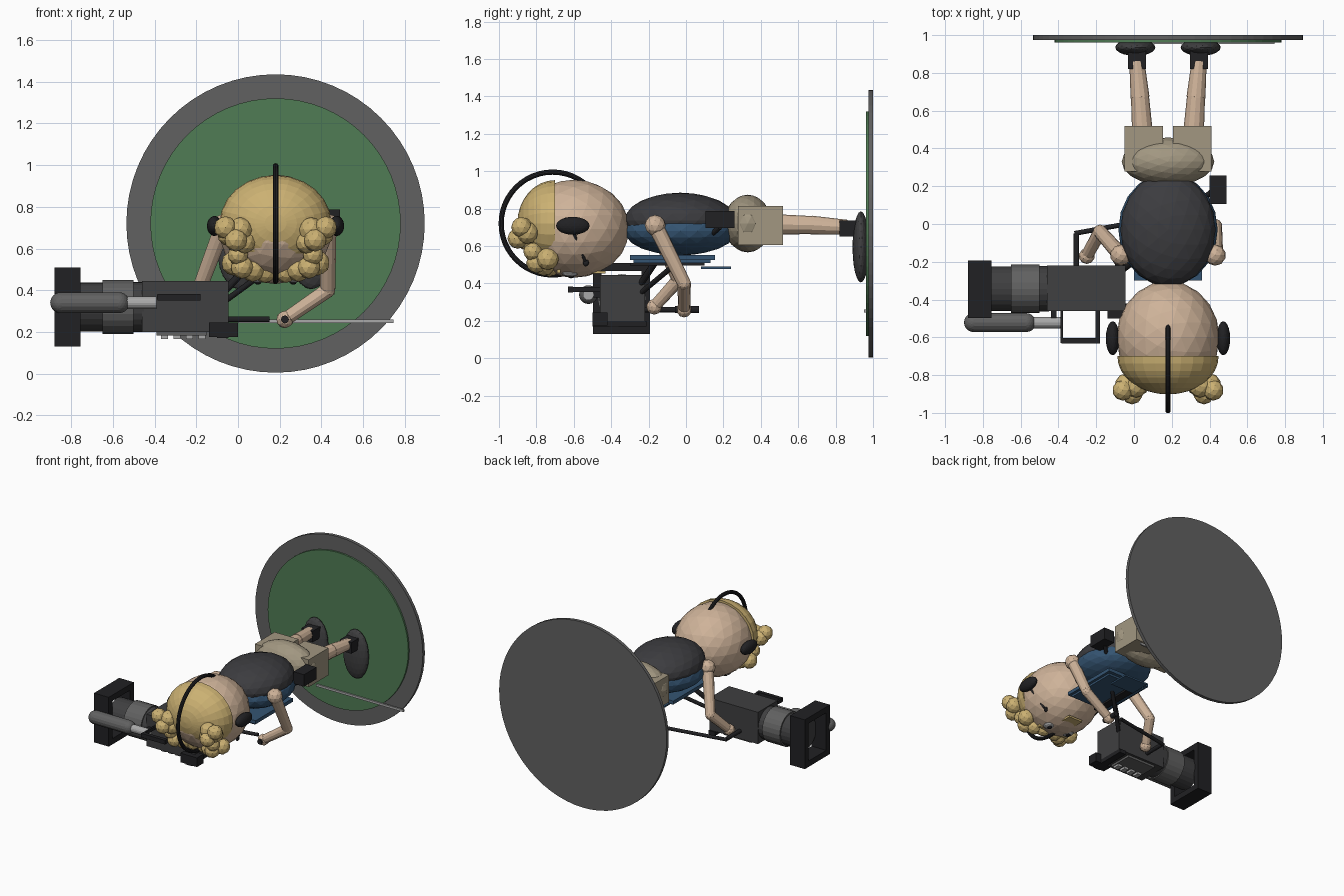
import bpy, math
from mathutils import Vector

if "Cube" in bpy.data.objects:
    bpy.data.objects.remove(bpy.data.objects["Cube"])

CX, CZ = 0.18, 0.72   # body axis (figure lies face down along y)

def mat(name, r, g, b):
    m = bpy.data.materials.new(name)
    m.diffuse_color = (r, g, b, 1)
    m.use_nodes = True
    m.node_tree.nodes["Principled BSDF"].inputs["Base Color"].default_value = m.diffuse_color
    return m

SKIN = mat("skin", 0.62, 0.45, 0.32)
HAIR = mat("blond", 0.60, 0.44, 0.17)
BLACK = mat("black", 0.015, 0.015, 0.017)
DARK = mat("dark_grey", 0.05, 0.05, 0.052)
GREY = mat("mid_grey", 0.12, 0.12, 0.12)
LIGHT = mat("light_grey", 0.4, 0.4, 0.4)
BLUE = mat("blue", 0.035, 0.09, 0.17)
VEST = mat("charcoal", 0.045, 0.045, 0.05)
TAN = mat("tan", 0.36, 0.31, 0.22)
GREEN = mat("green", 0.08, 0.20, 0.09)

def finish(name, m):
    o = bpy.context.object
    o.name = name
    o.data.materials.append(m)
    return o

def ball(name, c, r, m, sub=3):
    bpy.ops.mesh.primitive_ico_sphere_add(subdivisions=sub, radius=1, location=c)
    o = finish(name, m)
    o.scale = r if isinstance(r, tuple) else (r, r, r)
    return o

def box(name, lo, hi, m):
    lo, hi = Vector(lo), Vector(hi)
    bpy.ops.mesh.primitive_cube_add(size=1, location=(lo + hi) / 2)
    o = finish(name, m)
    o.scale = hi - lo
    return o

def rod(name, a, b, r1, m, r2=None, n=12):
    a, b = Vector(a), Vector(b)
    bpy.ops.mesh.primitive_cone_add(vertices=n, radius1=r1, radius2=r1 if r2 is None else r2,
                                    depth=(b - a).length, location=(a + b) / 2)
    o = finish(name, m)
    o.rotation_euler = (b - a).to_track_quat('Z', 'Y').to_euler()
    return o

# Round base standing upright behind the feet
rod("base_disc", (CX, 0.975, CZ), (CX, 1.0, CZ), 0.715, GREY, n=64)
rod("grass_disc", (CX, 0.962, CZ), (CX, 0.976, CZ), 0.60, GREEN, n=64)
box("base_line", (0.0, 0.952, 0.243), (0.745, 0.964, 0.26), LIGHT)

# Head and hair cap (front half of an ellipsoid, cut flat)
ball("head", (CX, -0.60, 0.692), (0.272, 0.298, 0.262), SKIN)
bpy.ops.mesh.primitive_uv_sphere_add(segments=24, ring_count=16, radius=1, location=(CX, -0.70, CZ))
cap = finish("hair_cap", HAIR)
cap.rotation_euler = (math.pi / 2, 0, 0)
cap.scale = (0.268, 0.232, 0.202)
import bmesh
bm = bmesh.new()
bm.from_mesh(cap.data)
r = bmesh.ops.bisect_plane(bm, geom=bm.verts[:] + bm.edges[:] + bm.faces[:], plane_co=(0, 0, 0.0),
                           plane_no=(0, 0, -1), clear_outer=True)
bmesh.ops.holes_fill(bm, edges=[e for e in bm.edges if e.is_boundary])
bm.to_mesh(cap.data)
bm.free()

# Curls along the forehead and temples (offset from the axis, mirrored)
curls = [(0.17, -0.86, 0.69, 0.06), (0.22, -0.85, 0.67, 0.06), (0.24, -0.88, 0.70, 0.055),
         (0.19, -0.90, 0.64, 0.055), (0.15, -0.85, 0.63, 0.055), (0.20, -0.74, 0.53, 0.06),
         (0.16, -0.80, 0.51, 0.055), (0.11, -0.76, 0.50, 0.06), (0.05, -0.73, 0.49, 0.055),
         (0.18, -0.82, 0.57, 0.05)]
for s in (-1, 1):
    for dx, y, z, rad in curls:
        ball("curl", (CX + s * dx, y, z), rad, HAIR, 2)

# Face: eyes and nose looking down
for s in (-1, 1):
    ball("eye_white", (CX + s * 0.085, -0.62, 0.455), (0.04, 0.045, 0.02), LIGHT, 2)
    ball("pupil", (CX + s * 0.085, -0.615, 0.437), (0.016, 0.018, 0.01), BLACK, 2)
    box("eyebrow", (CX + s * 0.085 - 0.045, -0.69, 0.455), (CX + s * 0.085 + 0.045, -0.67, 0.475), HAIR)
box("moustache", (CX - 0.06, -0.52, 0.452), (CX + 0.06, -0.43, 0.466), HAIR)

# Headset
bpy.ops.mesh.primitive_torus_add(major_segments=48, minor_segments=10, major_radius=0.275,
                                 minor_radius=0.014, location=(CX, -0.713, CZ),
                                 rotation=(0, math.pi / 2, 0))
finish("headset_band", BLACK)
for s in (-1, 1):
    ball("ear_cup", (CX + s * 0.293, -0.605, 0.708), (0.036, 0.09, 0.048), BLACK)
rod("mic_boom", (CX + 0.27, -0.60, 0.67), (CX + 0.2, -0.54, 0.52), 0.008, BLACK)
ball("boom_tip", (CX + 0.19, -0.535, 0.51), (0.013, 0.016, 0.02), BLACK, 2)

# Torso
ball("shirt", (CX, -0.03, 0.68), (0.263, 0.30, 0.13), BLUE)
ball("jacket_back", (CX, -0.03, 0.735), (0.252, 0.30, 0.15), VEST)
box("chest_panel", (0.0, -0.30, 0.525), (0.36, 0.155, 0.552), BLUE)
box("chest_pad", (0.02, -0.28, 0.51), (0.34, 0.13, 0.527), BLUE)
box("lower_flap", (0.08, 0.08, 0.477), (0.28, 0.24, 0.489), BLUE)
box("support_plate", (0.06, -0.30, 0.496), (0.12, 0.10, 0.51), BLACK)
box("belt_pack", (0.40, 0.105, 0.695), (0.49, 0.258, 0.787), BLACK)
ball("hips", (CX, 0.33, CZ), (0.245, 0.128, 0.154), TAN)

# Arms
def arm(side, shoulder, elbow, hand):
    ball(side + "_shoulder", shoulder, 0.056, SKIN, 2)
    rod(side + "_upper_arm", shoulder, elbow, 0.042, SKIN, 0.036)
    ball(side + "_elbow", elbow, 0.037, SKIN, 2)
    rod(side + "_forearm", elbow, hand, 0.036, SKIN, 0.032)
    ball(side + "_hand", hand, 0.042, SKIN, 2)

arm("right", (0.43, -0.165, 0.71), (0.43, -0.01, 0.40), (0.225, -0.01, 0.26))
arm("left", (-0.07, -0.165, 0.71), (-0.18, -0.04, 0.42), (-0.25, -0.17, 0.275))

# Legs, socks, shoes
for s, side in ((-1, "left"), (1, "right")):
    x = CX + s * 0.13
    box(side + "_short_leg", (CX + s * 0.128 - 0.102, 0.277, 0.605), (CX + s * 0.128 + 0.102, 0.518, 0.815), TAN)
    knee = (CX + s * 0.148, 0.67, 0.712)
    rod(side + "_thigh", (CX + s * 0.135, 0.48, 0.715), knee, 0.055, SKIN, 0.048)
    ball(side + "_knee", knee, 0.048, SKIN, 2)
    rod(side + "_shin", knee, (CX + s * 0.165, 0.86, 0.70), 0.05, SKIN, 0.04)
    box(side + "_sock", (CX + s * 0.165 - 0.048, 0.82, 0.65), (CX + s * 0.165 + 0.048, 0.92, 0.735), BLACK)
    ball(side + "_shoe", (CX + s * 0.173, 0.935, 0.595), (0.106, 0.045, 0.19), DARK)

# Camera body and lens, pointing to -x
LY, LZ = -0.343, 0.32
box("camera_body", (-0.46, -0.46, 0.20), (-0.045, -0.22, 0.445), DARK)
for name, x0, x1, rad, m in (("lens_mount", -0.51, -0.45, 0.12, DARK),
                             ("lens_ring", -0.65, -0.50, 0.129, GREY),
                             ("lens_barrel", -0.79, -0.645, 0.118, DARK)):
    rod(name, (x0, LY, LZ), (x1, LY, LZ), rad, m, n=24)
y0, y1, z0, z1, t = -0.498, -0.192, 0.13, 0.51, 0.045
box("hood_top", (-0.88, y0, z1 - t), (-0.755, y1, z1), BLACK)
box("hood_bottom", (-0.88, y0, z0), (-0.755, y1, z0 + t), BLACK)
box("hood_side_a", (-0.88, y0, z0 + t), (-0.755, y0 + t, z1 - t), BLACK)
box("hood_side_b", (-0.88, y1 - t, z0 + t), (-0.755, y1, z1 - t), BLACK)
box("side_plate", (-0.39, -0.43, 0.183), (-0.15, -0.24, 0.202), GREY)
for i in range(4):
    box("side_button", (-0.37 + i * 0.06, -0.41, 0.166), (-0.335 + i * 0.06, -0.36, 0.184), LIGHT)
box("eyepiece", (-0.14, -0.50, 0.175), (0.0, -0.42, 0.245), BLACK)
box("rear_plate", (-0.10, -0.50, 0.17), (-0.045, -0.21, 0.20), BLACK)

# Carry handle
hz = 0.367
box("handle_bar", (-0.385, -0.632, hz - 0.016), (-0.18, -0.603, hz + 0.016), BLACK)
box("handle_post_front", (-0.388, -0.63, hz - 0.012), (-0.375, -0.45, hz + 0.012), BLACK)
box("handle_post_rear", (-0.203, -0.63, hz - 0.014), (-0.18, -0.45, hz + 0.014), BLACK)

# Microphone
MY, MZ = -0.522, 0.34
rod("mic_cover", (-0.85, MY, MZ), (-0.57, MY, MZ), 0.05, GREY, n=16)
for x in (-0.85, -0.57):
    ball("mic_end", (x, MY, MZ), 0.05, GREY)
rod("mic_tube", (-0.56, MY, MZ), (-0.39, MY, MZ), 0.03, LIGHT, n=16)
box("mic_clamp", (-0.44, -0.51, 0.325), (-0.41, -0.44, 0.355), BLACK)

# Support arm and grip bars
rod("support_arm", (0.42, 0.18, 0.70), (-0.06, -0.24, 0.35), 0.014, BLACK)
rod("support_post", (0.05, -0.16, 0.52), (-0.06, -0.24, 0.40), 0.018, BLACK)
rod("grip_bar", (-0.315, -0.05, 0.26), (0.15, 0.035, 0.26), 0.013, BLACK)
rod("left_grip", (-0.305, -0.05, 0.26), (-0.305, -0.24, 0.26), 0.015, BLACK)
rod("right_grip", (0.225, -0.06, 0.26), (0.225, 0.07, 0.26), 0.019, BLACK)
